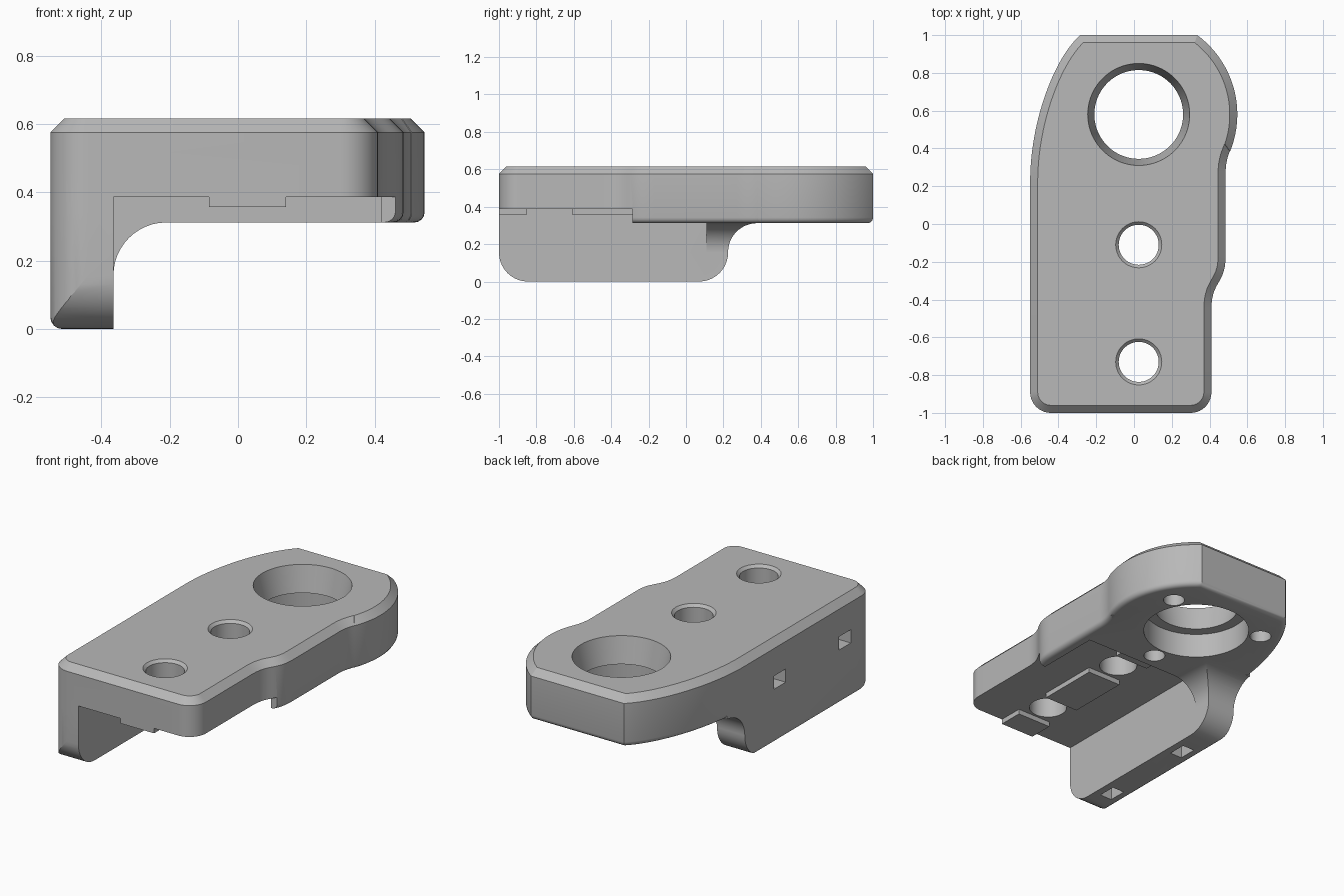
import bpy, bmesh, math
from mathutils import Vector

if "Cube" in bpy.data.objects:
    bpy.data.objects.remove(bpy.data.objects["Cube"], do_unlink=True)

grey = bpy.data.materials.new("plain grey")
grey.use_nodes = True
grey.diffuse_color = (0.48, 0.48, 0.48, 1)
grey.node_tree.nodes["Principled BSDF"].inputs["Base Color"].default_value = grey.diffuse_color

HOLE_X, BORE_Y, HOLES_Y = 0.025, 0.58, (-0.73, -0.11)
LEG_IN, LEG_BACK, STEP_Y = -0.365, 0.225, 0.11
UNDER, CHANNEL, TOP = 0.312, 0.387, 0.616


def arc(cx, cy, r, a0, a1, n=10):
    angles = [math.radians(a0 + (a1 - a0) * i / n) for i in range(n + 1)]
    return [(cx + r * math.cos(a), cy + r * math.sin(a)) for a in angles]


def bezier(p0, p1, p2, p3, n=14):
    a, b, c, d = map(Vector, (p0, p1, p2, p3))
    pts = []
    for i in range(n + 1):
        t = i / n
        s = 1 - t
        pts.append(tuple(a * s**3 + b * 3 * s * s * t + c * 3 * s * t * t + d * t**3))
    return pts


def finish(name, bm):
    bmesh.ops.remove_doubles(bm, verts=bm.verts, dist=1e-5)
    bmesh.ops.recalc_face_normals(bm, faces=bm.faces)
    mesh = bpy.data.meshes.new(name)
    bm.to_mesh(mesh)
    bm.free()
    mesh.materials.append(grey)
    ob = bpy.data.objects.new(name, mesh)
    bpy.context.scene.collection.objects.link(ob)
    return ob


def loft(name, rings):
    """Skin a stack of equal rings and cap both ends."""
    bm = bmesh.new()
    rows = [[bm.verts.new(p) for p in ring] for ring in rings]
    n = len(rows[0])
    for low, high in zip(rows, rows[1:]):
        for i in range(n):
            j = (i + 1) % n
            bm.faces.new((low[i], low[j], high[j], high[i]))
    bm.faces.new(rows[0])
    bm.faces.new(rows[-1])
    return finish(name, bm)


def prism(name, outline, z0, z1, chamfer=0, rounding=0):
    """Extrude an outline, with a chamfered top and rounded underside."""
    bm = bmesh.new()
    base = bm.faces.new([bm.verts.new((x, y, z0)) for x, y in outline])
    res = bmesh.ops.extrude_face_region(bm, geom=[base], use_keep_orig=True)
    bmesh.ops.translate(bm, vec=(0, 0, z1 - z0),
                        verts=[v for v in res["geom"] if isinstance(v, bmesh.types.BMVert)])
    bmesh.ops.recalc_face_normals(bm, faces=bm.faces)
    for z, size, seg in ((z1, chamfer, 1), (z0, rounding, 4)):
        if size:
            rim = [e for e in bm.edges if all(abs(v.co.z - z) < 1e-5 for v in e.verts)]
            bmesh.ops.bevel(bm, geom=rim, offset=size, segments=seg, profile=0.5, affect="EDGES")
    return finish(name, bm)


def box(name, x0, x1, y0, y1, z0, z1):
    return prism(name, [(x0, y0), (x1, y0), (x1, y1), (x0, y1)], z0, z1)


def turned(name, x, y, profile, n=64):
    """Round solid from (radius, height) pairs."""
    return loft(name, [[(px, py, z) for px, py in arc(x, y, r, 0, 360, n)[:-1]]
                       for r, z in profile])


def combine(target, tool, operation):
    mod = target.modifiers.new("combine", "BOOLEAN")
    mod.operation, mod.object, mod.solver = operation, tool, "EXACT"
    bpy.context.view_layer.update()
    graph = bpy.context.evaluated_depsgraph_get()
    mesh = bpy.data.meshes.new_from_object(target.evaluated_get(graph))
    target.modifiers.clear()
    target.data = mesh
    bpy.data.objects.remove(tool, do_unlink=True)


# Plan outline, counter-clockwise from the front corner
outline = (arc(-0.44, -0.89, 0.11, 180, 270) + arc(0.30, -0.89, 0.11, 270, 360)
           + bezier((0.41, -0.45), (0.41, -0.30), (0.485, -0.32), (0.485, -0.17))
           + arc(0.785, 0.272, 0.3, 180, 158, 8)
           + arc(HOLE_X, BORE_Y, 0.522, -22, 53.6, 22)
           + bezier((-0.285, 1), (-0.42, 0.88), (-0.55, 0.55), (-0.55, 0.22), 20))

# Plate
body = prism("bracket_body", outline, UNDER, TOP, 0.04, 0.03)

# Side leg: rounded profile pushed along x, trimmed to the outline
r = 0.155
profile = (arc(-1 + r, r, r, 180, 270) + arc(LEG_BACK - r, r, r, 270, 360)
           + [(LEG_BACK, 0.5), (-1, 0.5)])
leg = loft("leg", [[(x, y, z) for y, z in profile] for x in (-0.7, LEG_IN)])

# Flared root joining the leg to the plate behind the channel
rings = []
for i in range(13):
    a = math.radians(90 * i / 12)
    f = r * (1 - math.cos(a))
    z = UNDER - r + r * math.sin(a)
    x, y = LEG_IN + f, LEG_BACK + f
    rings.append([(-0.7, 0, z), (x, 0, z), (x, y, z), (-0.7, y, z)])
rings.append([(x, y, 0.4) for x, y, z in rings[-1]])
combine(leg, loft("root", rings), "UNION")
combine(leg, prism("trim", outline, 0, 0.5, 0, 0.035), "INTERSECT")
combine(body, leg, "UNION")

# Channel under the front of the plate
combine(body, box("channel", LEG_IN, 0.42, -1.2, STEP_Y, -0.2, CHANNEL), "DIFFERENCE")
combine(body, box("front_relief", 0.3, 0.8, -1.2, -0.285, -0.2, CHANNEL), "DIFFERENCE")

# Locating tabs in the channel
for y0, y1 in ((-1, -0.85), (-0.61, -0.23), (0.01, STEP_Y + 0.02)):
    combine(body, box("tab", -0.085, 0.14, y0, y1, 0.357, 0.45), "UNION")

# Bolt holes, and square pockets in the leg beside them
for y in HOLES_Y:
    combine(body, turned("bolt_hole", HOLE_X, y, [(0.106, 0.2), (0.106, TOP - 0.016),
                                                (0.122, TOP), (0.122, 0.7)], 48), "DIFFERENCE")
    combine(body, box("side_pocket", -0.7, -0.46, y - 0.055, y + 0.055, 0.33, 0.41), "DIFFERENCE")
    combine(body, box("base_pocket", -0.49, -0.41, y - 0.055, y + 0.055, -0.1, 0.11), "DIFFERENCE")

# Stepped main bore
combine(body, turned("bore", HOLE_X, BORE_Y, [(0.298, 0.2), (0.298, 0.46), (0.235, 0.46),
                                             (0.27, TOP), (0.27, 0.7)], 80), "DIFFERENCE")

# Three blind screw holes around the bore
for deg in (30, 150, 270):
    a = math.radians(deg)
    combine(body, turned("screw_hole", HOLE_X + 0.37 * math.cos(a), BORE_Y + 0.37 * math.sin(a),
                         [(0.06, 0.2), (0.06, 0.48)], 32), "DIFFERENCE")

# Smooth curved walls, crisp edges
bpy.ops.object.select_all(action="DESELECT")
body.select_set(True)
bpy.context.view_layer.objects.active = body
bpy.ops.object.shade_smooth_by_angle(angle=math.radians(25))
